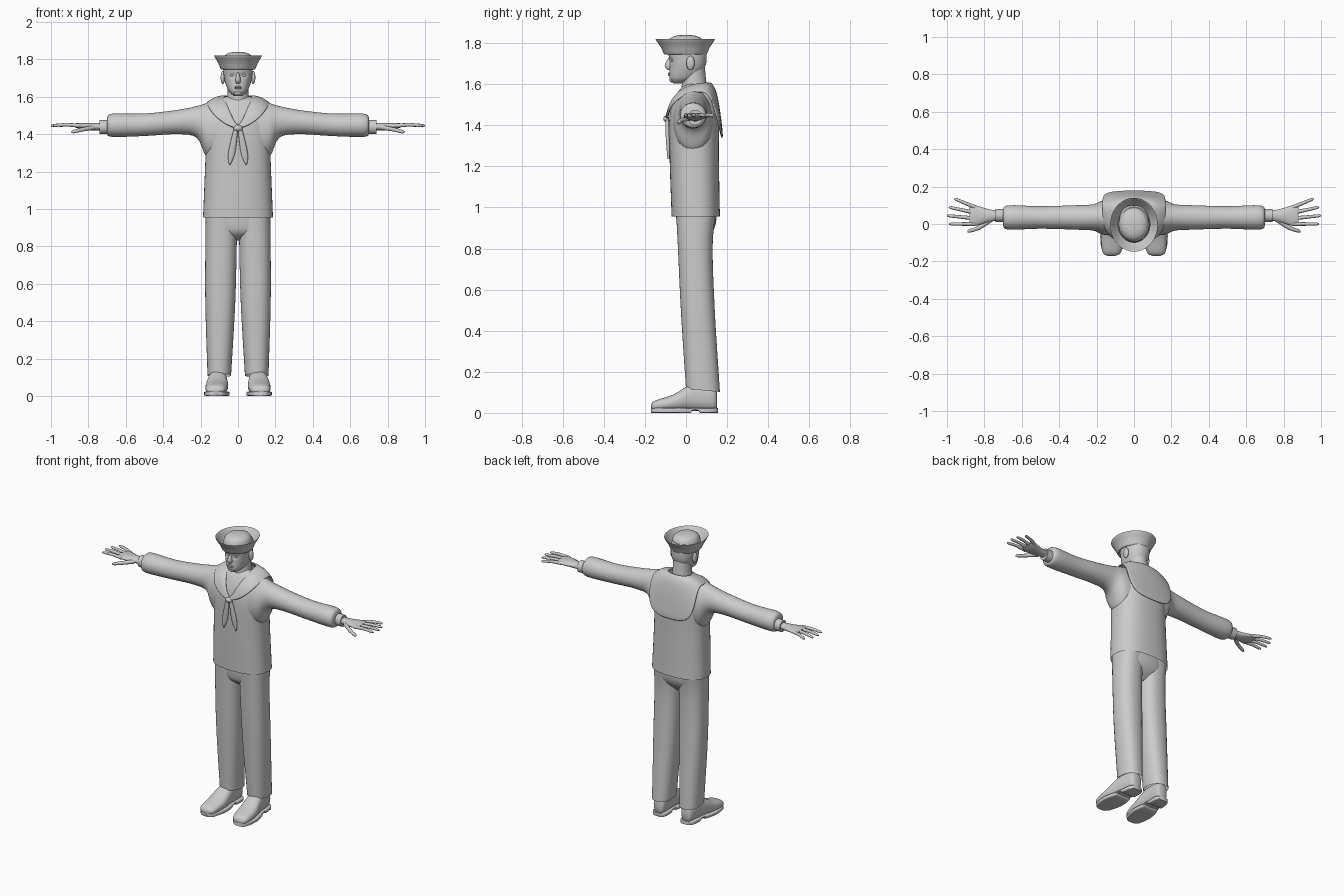
import bpy, bmesh, math
from mathutils import Vector

if "Cube" in bpy.data.objects:
    bpy.data.objects.remove(bpy.data.objects["Cube"])

grey = bpy.data.materials.new("plain grey")
grey.use_nodes = True
grey.diffuse_color = (.6, .6, .6, 1)
grey.node_tree.nodes["Principled BSDF"].inputs["Base Color"].default_value = grey.diffuse_color


def finish(name, bm, mirror=False):
    """Turn a bmesh into a smooth-shaded object, mirrored across x if asked."""
    bmesh.ops.recalc_face_normals(bm, faces=bm.faces)
    mesh = bpy.data.meshes.new(name)
    bm.to_mesh(mesh)
    bm.free()
    mesh.materials.append(grey)
    part = bpy.data.objects.new(name, mesh)
    bpy.context.collection.objects.link(part)
    bpy.ops.object.select_all(action='DESELECT')
    part.select_set(True)
    bpy.context.view_layer.objects.active = part
    bpy.ops.object.shade_smooth_by_angle(angle=math.radians(50))
    if mirror:
        part.modifiers.new("Mirror", 'MIRROR')
    return part


def spline(rows, steps):
    """Smooth curve through rows of equal length."""
    result = []
    for i in range(len(rows) - 1):
        before, after = rows[max(i - 1, 0)], rows[min(i + 2, len(rows) - 1)]
        for k in range(steps):
            t = k / steps
            result.append([b + t / 2 * (c - a + t * (2 * a - 5 * b + 4 * c - d + t * (3 * (b - c) + d - a)))
                           for a, b, c, d in zip(before, rows[i], rows[i + 1], after)])
    return result + [list(rows[-1])]


def bridge(bm, rings, capped=False, closed=True):
    for ring, following in zip(rings, rings[1:]):
        for i in range(len(ring) if closed else len(ring) - 1):
            j = (i + 1) % len(ring)
            bm.faces.new((ring[i], ring[j], following[j], following[i]))
    if capped:
        bm.faces.new(rings[0])
        bm.faces.new(rings[-1])


def loft(name, axis, rows, middle=(0, 0), power=2, steps=4, sides=32,
         mirror=False, capped=True, warp=None):
    """Rows hold position along the axis, half width, low bound and high bound.
    The centre of the width drifts between the two middle values."""
    bm = bmesh.new()
    rings = []
    start, length = rows[0][0], rows[-1][0] - rows[0][0]
    for place, half, low, high in spline(rows, steps):
        drift = (place - start) / length * (middle[1] - middle[0]) if length else 0
        ring = []
        for i in range(sides):
            angle = math.tau * i / sides
            c, s = math.cos(angle), math.sin(angle)
            reach = (abs(c) ** power + abs(s) ** power) ** (-1 / power)
            point = [middle[0] + drift + half * c * reach,
                     (low + high) / 2 + (high - low) / 2 * s * reach]
            point.insert(axis, place)
            ring.append(bm.verts.new(warp(*point) if warp else point))
        rings.append(ring)
    bridge(bm, rings, capped)
    return finish(name, bm, mirror)


def ball(name, centre, size, mirror=False):
    bm = bmesh.new()
    bmesh.ops.create_uvsphere(bm, u_segments=20, v_segments=12, radius=1)
    for vert in bm.verts:
        vert.co = Vector(centre) + vert.co * Vector(size)
    finish(name, bm, mirror)


def finger(name, path, radius):
    """Tapered round finger along a horizontal path."""
    bm = bmesh.new()
    rings = []
    points = [Vector(p) for p in spline(path, 4)]
    last = len(points) - 1
    for k, point in enumerate(points):
        along = points[min(k + 1, last)] - points[max(k - 1, 0)]
        across = Vector((-along.y, along.x, 0)).normalized()
        up = along.cross(across).normalized()
        r = radius * (1 - .3 * k / last) * (.5 if k == last else 1)
        angles = [math.tau * i / 10 for i in range(10)]
        rings.append([bm.verts.new(point + r * (math.cos(a) * across + math.sin(a) * up)) for a in angles])
    bridge(bm, rings, capped=True)
    finish(name, bm, mirror=True)


X, Y, Z = range(3)

# Tunic body, sleeves and cuffs
loft("tunic", Z, [(.955, .187, -.07, .165), (1.25, .175, -.08, .16), (1.45, .17, -.08, .16),
                  (1.56, .13, -.04, .14), (1.6, .07, 0, .11)], power=2.5, sides=48, capped=False)
loft("sleeves", X, [(.1, .1, 1.25, 1.58), (.17, .09, 1.28, 1.565), (.22, .07, 1.38, 1.55),
                    (.32, .065, 1.4, 1.53), (.5, .06, 1.39, 1.51), (.67, .065, 1.385, 1.51),
                    (.7, .045, 1.4, 1.49)], middle=(.035, .035), mirror=True)
loft("cuffs", X, [(.69, .035, 1.4, 1.475), (.74, .035, 1.4, 1.475)], middle=(.045, .045),
     steps=1, mirror=True)

# Hands with four fanned fingers and a thumb
loft("palms", X, [(.72, .025, 1.42, 1.46), (.78, .035, 1.42, 1.46), (.85, .055, 1.43, 1.46),
                  (.88, .045, 1.44, 1.455)], middle=(.045, .045), mirror=True)
for i, name in enumerate(["index", "middle", "ring", "little"]):
    base = Vector((.85, .03 * i, 1.445))
    tip = Vector((1 - .01 * (i - 1) ** 2, .045 * i, 1.445))
    finger(name + "_fingers", [base, base.lerp(tip, .5) + Vector((0, 0, .005)), tip], .011)
finger("thumbs", [(.77, .02, 1.435), (.83, -.02, 1.425), (.89, -.04, 1.41)], .013)


# Trousers, with the hem dropping towards the heel
def slant_hem(x, y, z):
    return x, y, z - (y - .08) * .15 * max(0, 1 - z / .3)


loft("trouser_seat", Z, [(.83, .05, .02, .08), (.87, .14, -.03, .12), (.92, .17, -.045, .145),
                         (1, .17, -.05, .15)], power=2.4)
loft("trouser_legs", Z, [(1, .085, -.05, .15), (.82, .084, -.04, .13), (.5, .08, -.025, .14),
                         (.11, .063, 0, .165)], middle=(.088, .1), power=2.4, steps=8,
     mirror=True, capped=False, warp=slant_hem)

# Shoes, and soles arched in front of the heel
loft("shoes", Y, [(-.17, .02, .02, .04), (-.15, .05, .01, .06), (-.06, .06, .01, .09),
                  (.03, .05, .01, .14), (.13, .04, .01, .13), (.15, .025, .02, .1)],
     middle=(.12, .1), power=2.4, mirror=True)
outline = [(-.17, .02), (-.15, .05), (-.06, .068), (.02, .054), (.03, .053),
           (.06, .05), (.07, .05), (.13, .048), (.155, .03)]
loft("soles", Y, [(y, half, .012 if .02 < y < .07 else 0, .024) for y, half in outline],
     middle=(.12, .1), power=7, steps=2, sides=40, mirror=True)


# Head with hollows for the eyes, and neck
def eye_hollows(x, y, z):
    if y < 0:
        y += .01 * math.exp(-((abs(x) - .03) / .016) ** 2 - ((z - 1.715) / .012) ** 2)
    return x, y, z


loft("neck", Z, [(1.54, .075, -.03, .11), (1.6, .058, -.02, .1), (1.7, .055, -.02, .09)])
loft("head", Z, [(1.603, .02, -.06, -.02), (1.63, .05, -.08, .05), (1.69, .072, -.08, .095),
                 (1.77, .08, -.085, .1), (1.8, .07, -.07, .09)],
     power=2.25, steps=10, sides=64, warp=eye_hollows)
loft("nose", Z, [(1.73, .006, -.085, -.06), (1.69, .014, -.104, -.06), (1.67, .01, -.09, -.06)], sides=20)
ball("eyes", (.03, -.062, 1.714), (.013, .01, .009), mirror=True)
ball("upper_lip", (0, -.08, 1.653), (.022, .008, .004))
ball("lower_lip", (0, -.08, 1.645), (.018, .008, .005))
ball("chin", (0, -.066, 1.62), (.022, .014, .013))
ball("ears", (.081, .022, 1.703), (.012, .02, .035), mirror=True)


# Round cap with a flared, upturned brim, deeper front to back than wide
def cap_rows(profile):
    return [(z, r, -1.16 * r, 1.1 * r) for z, r in profile]


loft("cap_crown", Z, cap_rows([(1.75, .08), (1.79, .082), (1.82, .07), (1.835, .045), (1.84, .01)]))
loft("cap_brim", Z, cap_rows([(1.755, .08), (1.745, .09), (1.78, .106), (1.815, .126),
                              (1.817, .123), (1.78, .1), (1.76, .085)]), sides=48, capped=False)

# Draped collar: each station runs from the neck edge to the outer edge
stations = [((0, -.09, 1.432), (0, -.097, 1.42)), ((.03, -.08, 1.49), (.075, -.091, 1.455)),
            ((.055, -.045, 1.55), (.13, -.07, 1.5)), ((.068, 0, 1.585), (.163, -.015, 1.55)),
            ((.073, .05, 1.6), (.168, .07, 1.567)), ((.068, .085, 1.605), (.168, .125, 1.555)),
            ((.06, .1, 1.607), (.166, .172, 1.34)), ((0, .12, 1.608), (0, .178, 1.333))]
bm = bmesh.new()
rings = []
for neck, edge in stations:
    neck, fall = Vector(neck), Vector(edge) - Vector(neck)
    rings.append([])
    for t in [k / 6 for k in range(7)]:
        out, down = t ** .6, t ** 1.4
        rings[-1].append(bm.verts.new(neck + fall * Vector((out, out, down))))
bridge(bm, rings, closed=False)
collar = finish("collar", bm, mirror=True)
thickness = collar.modifiers.new("Thickness", 'SOLIDIFY')
thickness.thickness, thickness.offset = .012, 0
collar.modifiers.new("Smooth", 'SUBSURF').levels = 2

# Knotted neckerchief
ball("scarf_knot", (0, -.096, 1.432), (.024, .014, .017))
loft("scarf_tails", Z, [(1.435, .01, -.1, -.085), (1.37, .016, -.1, -.08), (1.29, .018, -.095, -.078),
                        (1.235, .003, -.09, -.08)], middle=(.01, .045), sides=20, mirror=True)
